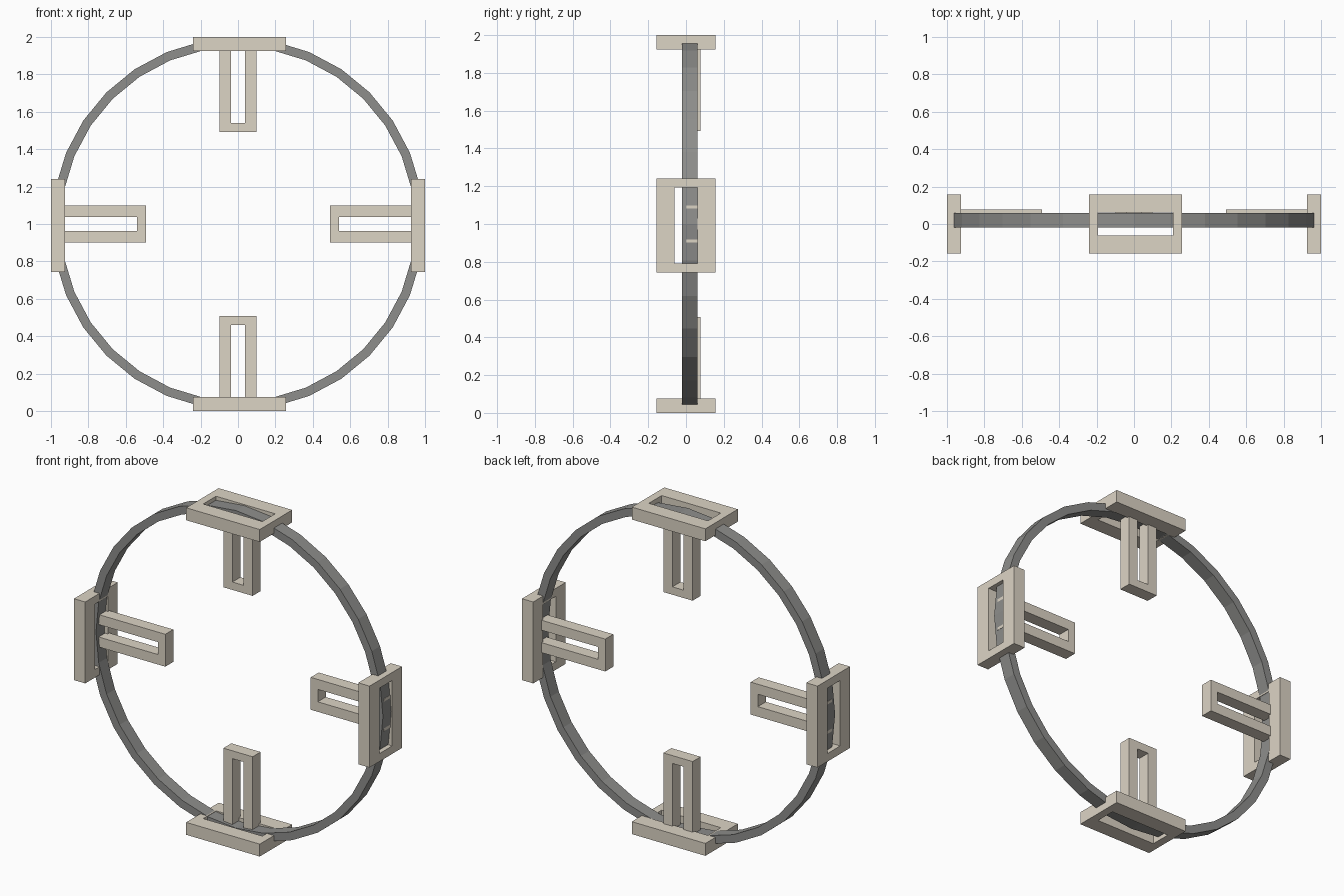
import bpy, bmesh, math
from mathutils import Matrix, Vector

if "Cube" in bpy.data.objects:
    bpy.data.objects.remove(bpy.data.objects["Cube"])


def material(name, rgb):
    m = bpy.data.materials.new(name)
    m.diffuse_color = (*rgb, 1)
    m.use_nodes = True
    m.node_tree.nodes["Principled BSDF"].inputs["Base Color"].default_value = m.diffuse_color
    return m


BEIGE = material("beige", (0.72, 0.66, 0.56))
GREY = material("dark_grey", (0.27, 0.27, 0.26))
CENTRE = Matrix.Translation((0, 0, 1))


def finish(bm, name, mat, angle=0):
    """Turn the part about the ring axis, lift it to the hub and link it."""
    bm.transform(CENTRE @ Matrix.Rotation(angle, 4, 'Y'))
    bmesh.ops.recalc_face_normals(bm, faces=bm.faces)
    me = bpy.data.meshes.new(name)
    bm.to_mesh(me)
    bm.free()
    me.materials.append(mat)
    bpy.context.collection.objects.link(bpy.data.objects.new(name, me))


def loop_frame(inner, outer, depth):
    """Closed frame between two matching outlines, extruded along depth."""
    bm = bmesh.new()
    d = Vector(depth)
    rows = [[bm.verts.new(Vector(p) + o) for p in pts]
            for pts, o in ((outer, d * 0), (outer, d), (inner, d), (inner, d * 0))]
    n = len(outer)
    for k in range(4):
        a, b = rows[k], rows[(k + 1) % 4]
        for i in range(n):
            j = (i + 1) % n
            bm.faces.new((a[i], a[j], b[j], b[i]))
    return bm


def circle(r, n=32):
    return [(r * math.cos(2 * math.pi * i / n), -0.02, r * math.sin(2 * math.pi * i / n))
            for i in range(n)]


def rect(cx, hx, hy, z):
    return [(cx + sx * hx, sy * hy, z) for sx, sy in ((-1, -1), (1, -1), (1, 1), (-1, 1))]


# Faceted main ring
finish(loop_frame(circle(0.947), circle(0.995), (0, 0.08, 0)), "ring", GREY)

# Four plates with a window, each with a U-shaped bracket pointing inward
for i, side in enumerate(("top", "right", "bottom", "left")):
    angle = i * math.pi / 2
    shift = 0.008 if i < 2 else -0.008
    plate = loop_frame(rect(shift, 0.2, 0.062, 0.924), rect(shift, 0.249, 0.157, 0.924),
                       (0, 0, 0.076))
    finish(plate, side + "_plate", BEIGE, angle)

    end = 0.987 if i % 2 else 0.97
    profile = [(-0.099, end), (-0.099, 0.492), (0.099, 0.492), (0.099, end),
               (0.038, end), (0.038, 0.54), (-0.038, 0.54), (-0.038, end)]
    bm = bmesh.new()
    face = bm.faces.new([bm.verts.new((x, 0, z)) for x, z in profile])
    ext = bmesh.ops.extrude_face_region(bm, geom=[face], use_keep_orig=True)
    moved = [v for v in ext["geom"] if isinstance(v, bmesh.types.BMVert)]
    bmesh.ops.translate(bm, verts=moved, vec=(0, 0.077, 0))
    finish(bm, side + "_bracket", BEIGE, angle)
